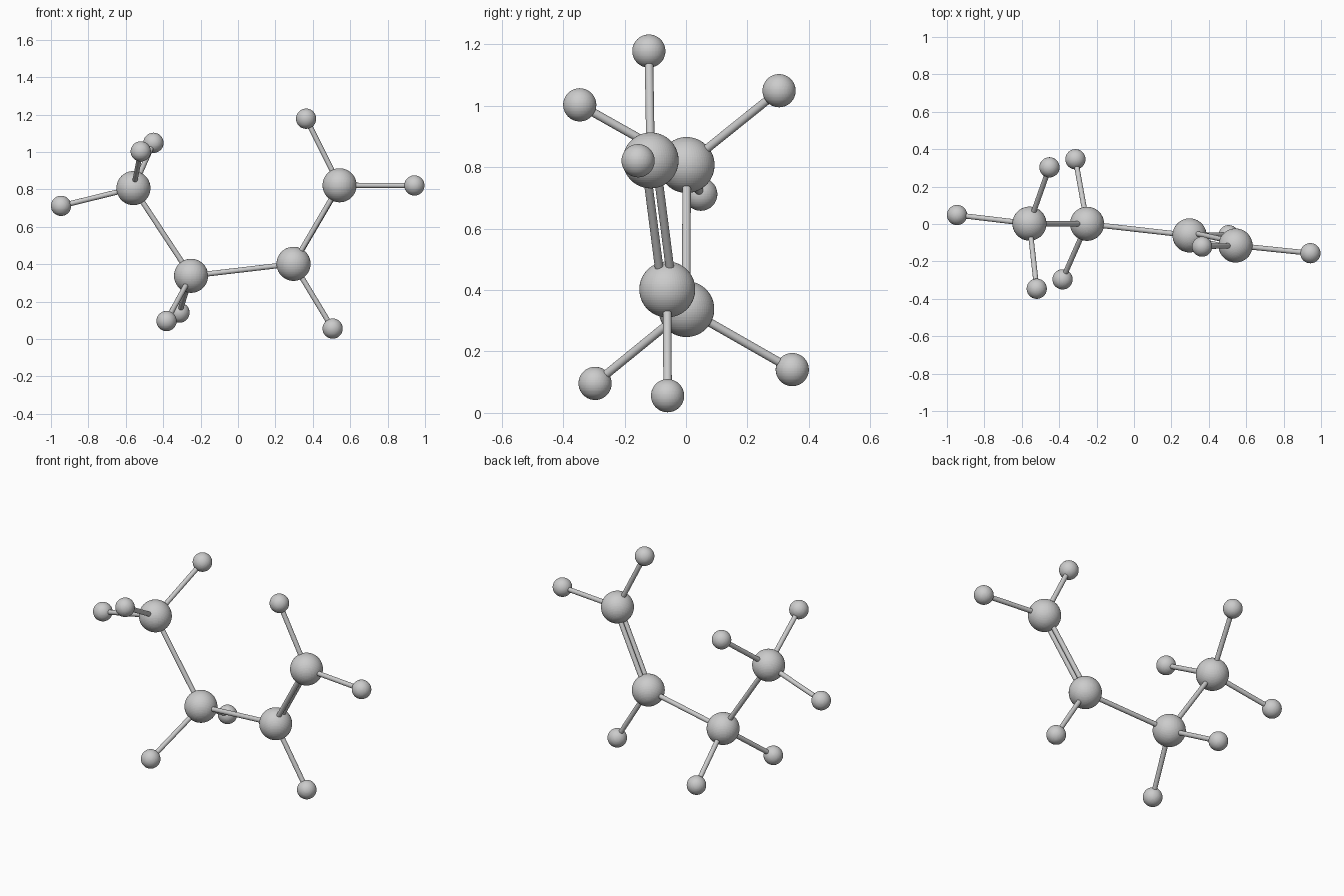
import bpy
from mathutils import Vector

if "Cube" in bpy.data.objects:
    bpy.data.objects.remove(bpy.data.objects["Cube"])

CARBON_R, HYDROGEN_R, BOND_R, DOUBLE_OFFSET = 0.091, 0.054, 0.0138, 0.0175

carbons = [Vector(p) for p in (
    (-0.559, 0.002, 0.807), (-0.251, 0.001, 0.338),
    (0.297, -0.061, 0.402), (0.543, -0.115, 0.822))]

# (carbon index, hydrogen position)
hydrogens = [
    (0, (-0.946, 0.048, 0.712)), (0, (-0.520, -0.346, 1.003)), (0, (-0.452, 0.303, 1.049)),
    (1, (-0.382, -0.296, 0.096)), (1, (-0.313, 0.346, 0.141)),
    (2, (0.506, -0.060, 0.056)),
    (3, (0.364, -0.121, 1.178)), (3, (0.943, -0.156, 0.821))]


def atom(name, pos, radius):
    bpy.ops.mesh.primitive_uv_sphere_add(segments=64, ring_count=32, radius=radius, location=pos)
    bpy.context.object.name = name


def bond(name, a, b):
    d = b - a
    bpy.ops.mesh.primitive_cylinder_add(vertices=32, radius=BOND_R, depth=d.length,
                                        location=(a + b) / 2,
                                        rotation=d.to_track_quat('Z', 'Y').to_euler())
    bpy.context.object.name = name
    bpy.ops.object.shade_smooth_by_angle()


# Carbon atoms
for i, c in enumerate(carbons):
    atom(f"carbon_atom_{i + 1}", c, CARBON_R)

# Hydrogen atoms with their bonds
for i, (ci, p) in enumerate(hydrogens):
    atom(f"hydrogen_atom_{i + 1}", p, HYDROGEN_R)
    bond(f"hydrogen_bond_{i + 1}", carbons[ci], Vector(p))

# Single bonds of the carbon chain
for i in range(2):
    bond(f"chain_bond_{i + 1}", carbons[i], carbons[i + 1])

# Double bond: two rods, offset along the normal of the flat end group
a, b = carbons[2], carbons[3]
normal = (b - a).cross(Vector(hydrogens[5][1]) - a).normalized()
for name, s in (("front", -1), ("back", 1)):
    off = normal * DOUBLE_OFFSET * s
    bond(f"double_bond_{name}", a + off, b + off)
